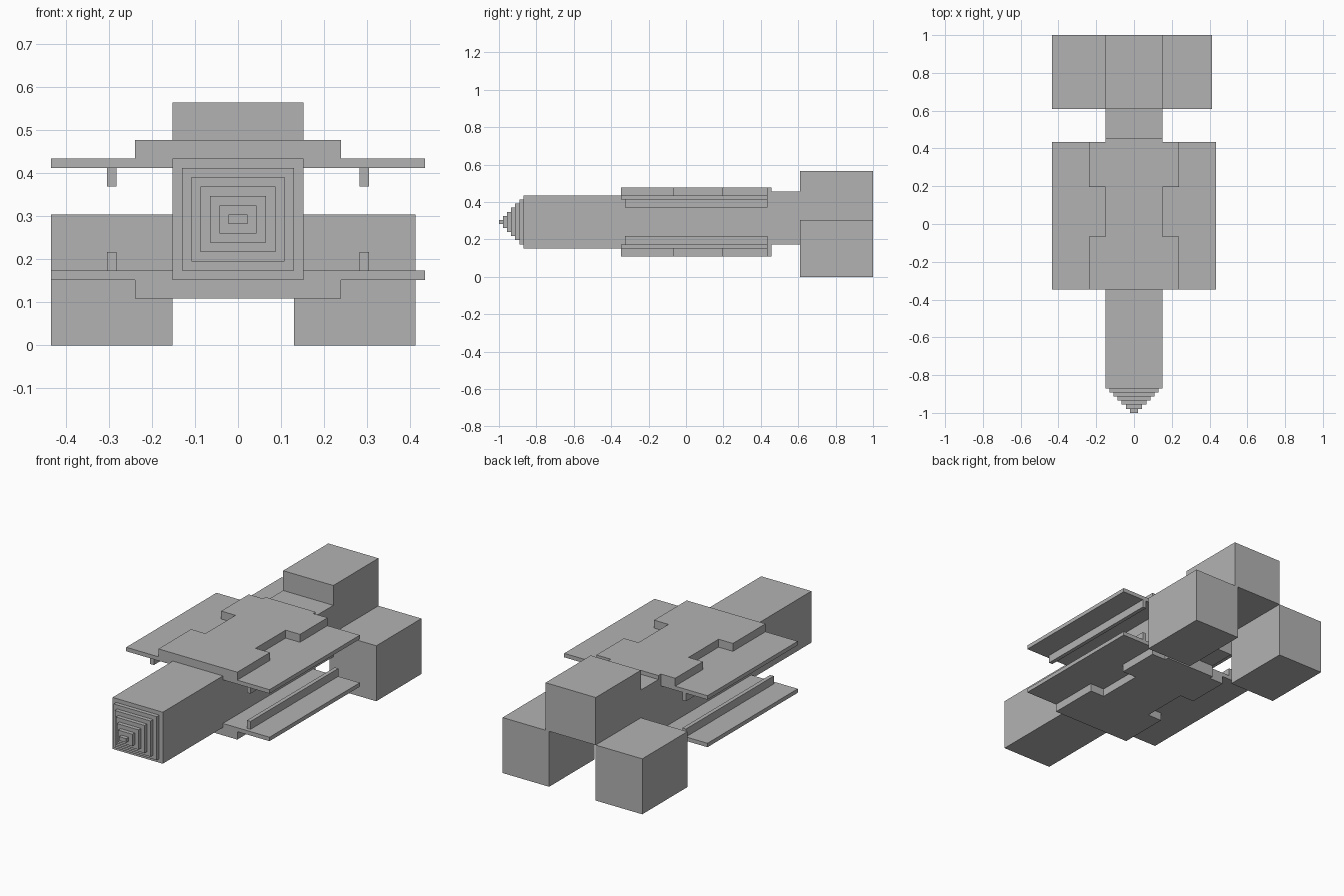
import bpy
import bmesh

U = 2 / 92  # one block unit

cube = bpy.data.objects.get("Cube")
if cube:
    bpy.data.objects.remove(cube, do_unlink=True)

grey = bpy.data.materials.new("hull_grey")
grey.use_nodes = True
colour = (0.45, 0.45, 0.45, 1)
grey.diffuse_color = colour
grey.node_tree.nodes["Principled BSDF"].inputs["Base Color"].default_value = colour


def prism(name, outline, z0, z1):
    """Extrude an xy outline, in block units, from z0 to z1."""
    bm = bmesh.new()
    base = bm.faces.new([bm.verts.new((x * U, y * U, z0 * U)) for x, y in outline])
    top = bmesh.ops.extrude_face_region(bm, geom=[base])["geom"]
    verts = [v for v in top if isinstance(v, bmesh.types.BMVert)]
    bmesh.ops.translate(bm, verts=verts, vec=(0, 0, (z1 - z0) * U))
    bmesh.ops.recalc_face_normals(bm, faces=bm.faces)
    mesh = bpy.data.meshes.new(name)
    bm.to_mesh(mesh)
    bm.free()
    mesh.materials.append(grey)
    obj = bpy.data.objects.new(name, mesh)
    bpy.context.collection.objects.link(obj)
    return obj


def box(name, x, y, z):
    return prism(name, [(x[0], y[0]), (x[1], y[0]), (x[1], y[1]), (x[0], y[1])], *z)


# Fuselage: long hull and the raised neck behind it
box("hull", (-7, 7), (-40, 21), (7, 20))
box("neck", (-7, 7), (21, 28), (8, 21))

# Stepped nose, each block one unit smaller all round
for i in range(1, 7):
    box(f"nose_step_{i}", (i - 7, 7 - i), (-40 - i, -39 - i), (7 + i, 20 - i))

# Armour plate outline: notched sides and a short rear tab
side = [(11, -16), (11, -3), (7, -3), (7, 9), (11, 9), (11, 20), (7, 20), (7, 21)]
plate = side + [(-x, y) for x, y in reversed(side)]

# Upper and lower wings with their plates and inward-facing rails
for name, wing_z, plate_z, rail_z in (
    ("upper", (19, 20), (20, 22), (17, 19)),
    ("lower", (7, 8), (5, 7), (8, 10)),
):
    box(f"{name}_wing", (-20, 20), (-16, 20), wing_z)
    prism(f"{name}_plate", plate, *plate_z)
    box(f"{name}_left_rail", (13, 14), (-15, 20), rail_z)
    box(f"{name}_right_rail", (-14, -13), (-15, 20), rail_z)

# Three rear engine blocks
box("top_engine", (-7, 7), (28, 46), (14, 26))
box("left_engine", (6, 19), (28, 46), (0, 14))
box("right_engine", (-20, -7), (28, 46), (0, 14))
